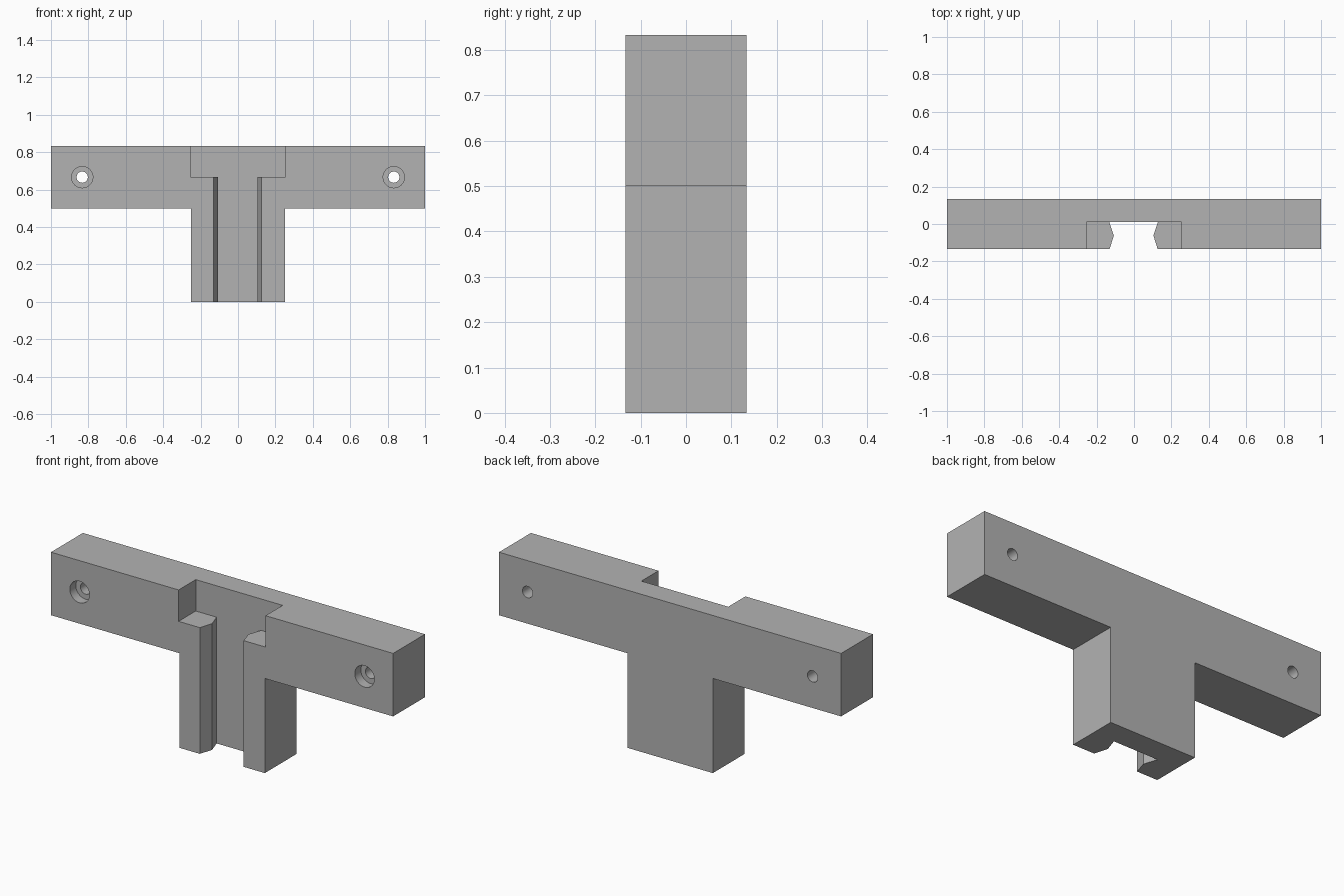
import bpy
import bmesh
from math import radians
from mathutils import Matrix, Vector

if "Cube" in bpy.data.objects:
    bpy.data.objects.remove(bpy.data.objects["Cube"])

HALF_DEPTH = 0.133
TOP = 0.833
ARM_BOTTOM = 0.5
SHELF = 0.667
RECESS_Y = 0.01

grey = bpy.data.materials.new("plain_grey")
grey.use_nodes = True
colour = (0.45, 0.45, 0.45, 1)
grey.diffuse_color = colour
grey.node_tree.nodes["Principled BSDF"].inputs["Base Color"].default_value = colour


def add_object(name, bm):
    bmesh.ops.recalc_face_normals(bm, faces=bm.faces)
    mesh = bpy.data.meshes.new(name)
    bm.to_mesh(mesh)
    bm.free()
    mesh.materials.append(grey)
    obj = bpy.data.objects.new(name, mesh)
    bpy.context.collection.objects.link(obj)
    return obj


def prism(name, points, direction):
    """Extrude a closed outline of 3D points along a direction."""
    bm = bmesh.new()
    face = bm.faces.new([bm.verts.new(p) for p in points])
    result = bmesh.ops.extrude_face_region(bm, geom=[face], use_keep_orig=True)
    moved = [v for v in result["geom"] if isinstance(v, bmesh.types.BMVert)]
    bmesh.ops.translate(bm, verts=moved, vec=Vector(direction))
    return add_object(name, bm)


def bore(name, x, radius, y0, y1):
    """Round cutter running front to back."""
    bm = bmesh.new()
    place = Matrix.Translation((x, (y0 + y1) / 2, SHELF)) @ Matrix.Rotation(radians(90), 4, "X")
    bmesh.ops.create_cone(bm, cap_ends=True, segments=48, radius1=radius,
                          radius2=radius, depth=y1 - y0, matrix=place)
    return add_object(name, bm)


def mirrored(half):
    """Complete an outline from its right-hand half."""
    return half + [(-x, v) for x, v in reversed(half)]


# T-shaped bracket body
outline = mirrored([(0.25, 0), (0.25, ARM_BOTTOM), (1, ARM_BOTTOM), (1, TOP)])
bracket = prism("bracket", [(x, -HALF_DEPTH, z) for x, z in outline],
                (0, 2 * HALF_DEPTH, 0))

# Wide recess open at the top and front
recess = mirrored([(0.254, SHELF), (0.254, 1)])
cutters = [prism("recess_cutter", [(x, -0.3, z) for x, z in recess],
                 (0, 0.3 + RECESS_Y, 0))]

# Vertical slot whose side walls pinch inward to a ridge
slot = mirrored([(0.128, -0.3), (0.128, -HALF_DEPTH), (0.106, -0.062), (0.13, RECESS_Y)])
cutters.append(prism("slot_cutter", [(x - 0.002, y, -0.1) for x, y in slot],
                     (0, 0, SHELF + 0.15)))

# Screw holes with counterbores on the front
for side in (-1, 1):
    x = side * 0.833
    cutters.append(bore("screw_hole_cutter", x, 0.03, -0.3, 0.3))
    cutters.append(bore("counterbore_cutter", x, 0.057, -0.3, -HALF_DEPTH + 0.05))

# Cut the body, then discard the cutters
bpy.context.view_layer.objects.active = bracket
bracket.select_set(True)
for cutter in cutters:
    cutter.hide_render = True
    mod = bracket.modifiers.new("cut", "BOOLEAN")
    mod.operation = "DIFFERENCE"
    mod.solver = "EXACT"
    mod.object = cutter
    bpy.ops.object.modifier_apply(modifier=mod.name)
    bpy.data.objects.remove(cutter)

bpy.ops.object.shade_smooth_by_angle(angle=radians(20))
